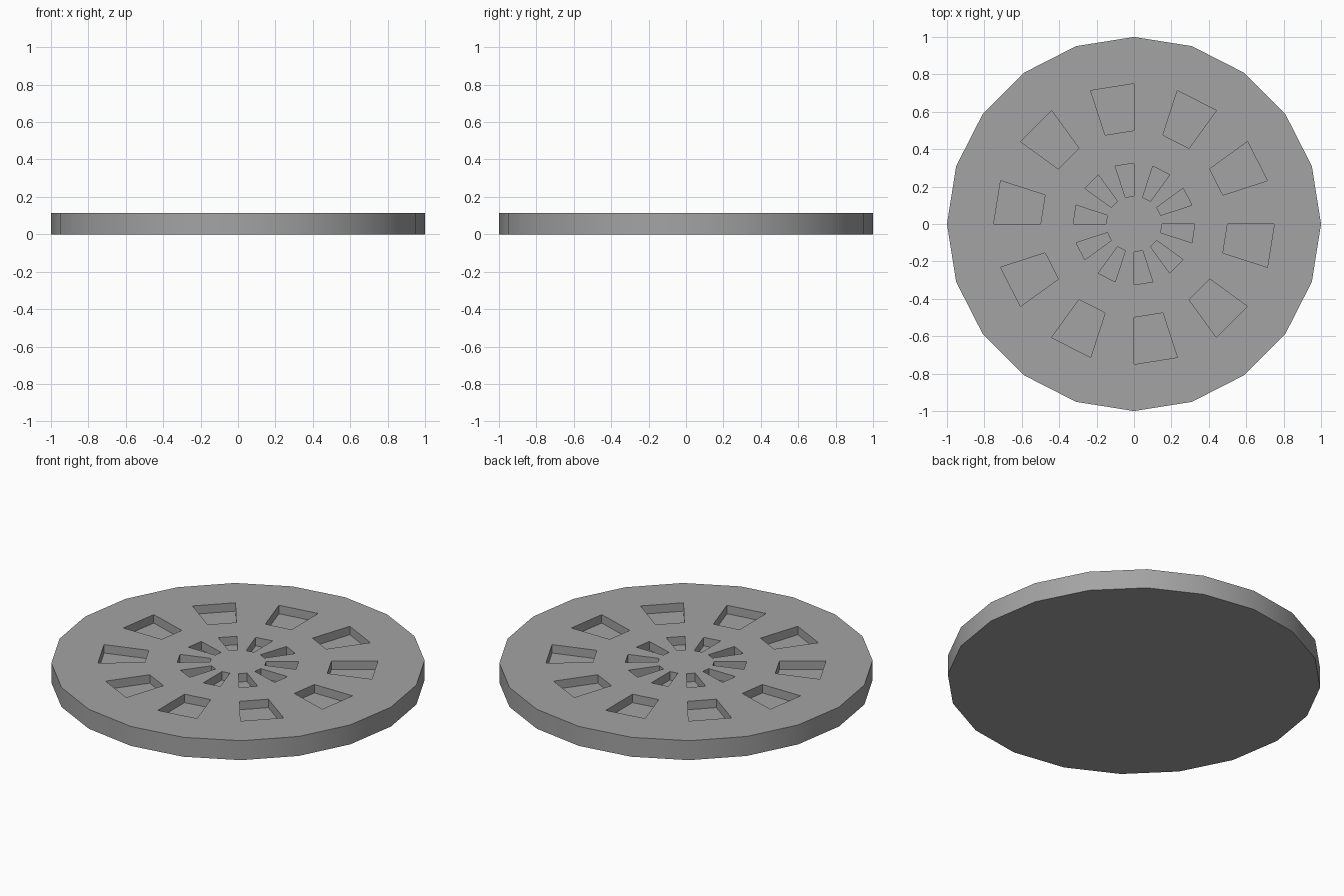
import bpy, bmesh
from math import cos, sin, tau, radians

if "Cube" in bpy.data.objects:
    bpy.data.objects.remove(bpy.data.objects["Cube"], do_unlink=True)

SIDES = 20
HEIGHT = 0.115
POCKET_DEPTH = 0.05
RADII = [1.0, 0.75, 0.5, 0.325, 0.15]
POCKET_BANDS = (1, 3)   # bands between radii that hold pockets

grey = bpy.data.materials.new("stone grey")
grey.use_nodes = True
colour = (0.37, 0.37, 0.37, 1)
grey.diffuse_color = colour
grey.node_tree.nodes["Principled BSDF"].inputs["Base Color"].default_value = colour

bm = bmesh.new()


def ring(radius, z):
    return [bm.verts.new((radius * cos(tau * i / SIDES), radius * sin(tau * i / SIDES), z))
            for i in range(SIDES)]


def bridge(lower, upper):
    return [bm.faces.new((lower[i], lower[(i + 1) % SIDES], upper[(i + 1) % SIDES], upper[i]))
            for i in range(SIDES)]


# Flat underside and outer rim
base = ring(RADII[0], 0)
bm.faces.new(base[::-1])
top_rings = [ring(r, HEIGHT) for r in RADII]
bridge(base, top_rings[0])

# Top face in concentric bands; every second segment of a pocket band is marked
pockets = []
for band in range(len(RADII) - 1):
    faces = bridge(top_rings[band], top_rings[band + 1])
    if band in POCKET_BANDS:
        pockets += faces[1::2]
bm.faces.new(top_rings[-1])

# Sunken wedge-shaped pockets
floors = bmesh.ops.extrude_discrete_faces(bm, faces=pockets)["faces"]
for face in floors:
    bmesh.ops.translate(bm, verts=face.verts, vec=(0, 0, -POCKET_DEPTH))
bmesh.ops.recalc_face_normals(bm, faces=bm.faces)

mesh = bpy.data.meshes.new("pocketed_disc")
bm.to_mesh(mesh)
bm.free()
mesh.materials.append(grey)
disc = bpy.data.objects.new("pocketed_disc", mesh)
bpy.context.collection.objects.link(disc)

# Smooth rim with crisp edges
bpy.ops.object.select_all(action="DESELECT")
disc.select_set(True)
bpy.context.view_layer.objects.active = disc
bpy.ops.object.shade_smooth_by_angle(angle=radians(30))
